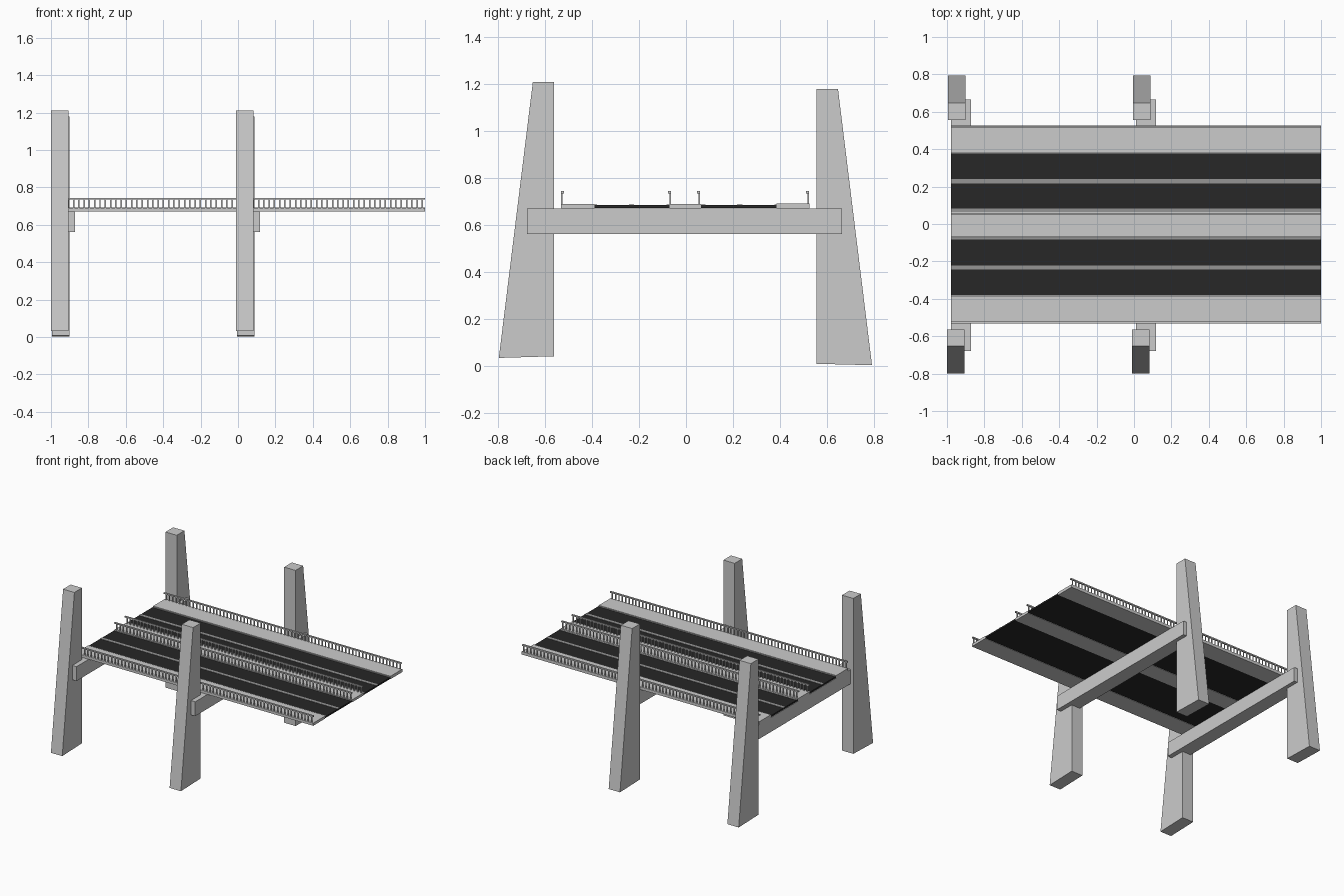
import bpy, bmesh

if "Cube" in bpy.data.objects:
    bpy.data.objects.remove(bpy.data.objects["Cube"])

X0, X1 = -0.978, 1.0   # deck ends


def material(name, c):
    m = bpy.data.materials.new(name)
    m.diffuse_color = (c, c, c, 1)
    m.use_nodes = True
    m.node_tree.nodes["Principled BSDF"].inputs["Base Color"].default_value = m.diffuse_color
    return m


asphalt = material("asphalt", 0.02)
paint = material("lane_paint", 0.3)


def make(name, bm, mat=None):
    bmesh.ops.recalc_face_normals(bm, faces=bm.faces)
    me = bpy.data.meshes.new(name)
    bm.to_mesh(me)
    bm.free()
    ob = bpy.data.objects.new(name, me)
    bpy.context.collection.objects.link(ob)
    if mat:
        me.materials.append(mat)
    return ob


def add_box(bm, x, y, z):
    vs = bmesh.ops.create_cube(bm, size=1)["verts"]
    for v in vs:
        for i, (a, b) in enumerate((x, y, z)):
            v.co[i] = (a + b) / 2 + v.co[i] * (b - a)


def box(name, x, y, z, mat=None):
    bm = bmesh.new()
    add_box(bm, x, y, z)
    return make(name, bm, mat)


def extrude_x(name, profile, x0, x1):
    bm = bmesh.new()
    face = bm.faces.new([bm.verts.new((x0, y, z)) for y, z in profile])
    new = bmesh.ops.extrude_face_region(bm, geom=[face])["geom"]
    bmesh.ops.translate(bm, vec=(x1 - x0, 0, 0),
                        verts=[g for g in new if isinstance(g, bmesh.types.BMVert)])
    return make(name, bm)


# tapered towers and crossbeams
front_profile = [(-0.798, 0.033), (-0.563, 0.04), (-0.563, 1.21), (-0.653, 1.21)]
back_profile = [(0.557, 0.008), (0.793, 0.002), (0.648, 1.18), (0.557, 1.18)]
for tag, x in (("west", -1.0), ("middle", -0.011)):
    extrude_x(tag + "_front_tower", front_profile, x, x + 0.094)
    extrude_x(tag + "_back_tower", back_profile, x + 0.006, x + 0.1)
    box(tag + "_crossbeam", (x + 0.022, x + 0.129), (-0.678, 0.666), (0.562, 0.67))

# sidewalks and median
box("front_sidewalk", (X0, X1), (-0.533, -0.39), (0.67, 0.69))
box("back_sidewalk", (X0, X1), (0.386, 0.527), (0.67, 0.692))
box("median", (X0, X1), (-0.07, 0.064), (0.67, 0.689))

# carriageways with lane lines
for tag, a, b in (("front", -0.39, -0.07), ("back", 0.064, 0.386)):
    box(tag + "_road", (X0, X1), (a, b), (0.673, 0.685), asphalt)
for name, a, b in (("front_lane_line", -0.244, -0.221), ("back_lane_line", 0.217, 0.24),
                   ("front_inner_line", -0.083, -0.07), ("back_inner_line", 0.064, 0.083),
                   ("front_outer_line", -0.39, -0.38), ("back_outer_line", 0.378, 0.386)):
    box(name, (X0, X1), (a, b), (0.684, 0.687), paint)

# railings: balusters under a top rail that overhangs to one side
COUNT = 70
STEP = (X1 - X0) / COUNT
for name, y, side in (("front_railing", -0.53, 1), ("front_median_railing", -0.067, -1),
                      ("back_median_railing", 0.056, -1), ("back_railing", 0.521, -1)):
    bm = bmesh.new()
    lo, hi = sorted((y - side * 0.003, y + side * 0.009))
    add_box(bm, (X0, X1), (lo, hi), (0.735, 0.744))
    for i in range(COUNT):
        x = X0 + (i + 0.5) * STEP
        add_box(bm, (x - 0.004, x + 0.004), (y - 0.003, y + 0.003), (0.686, 0.737))
    make(name, bm)
